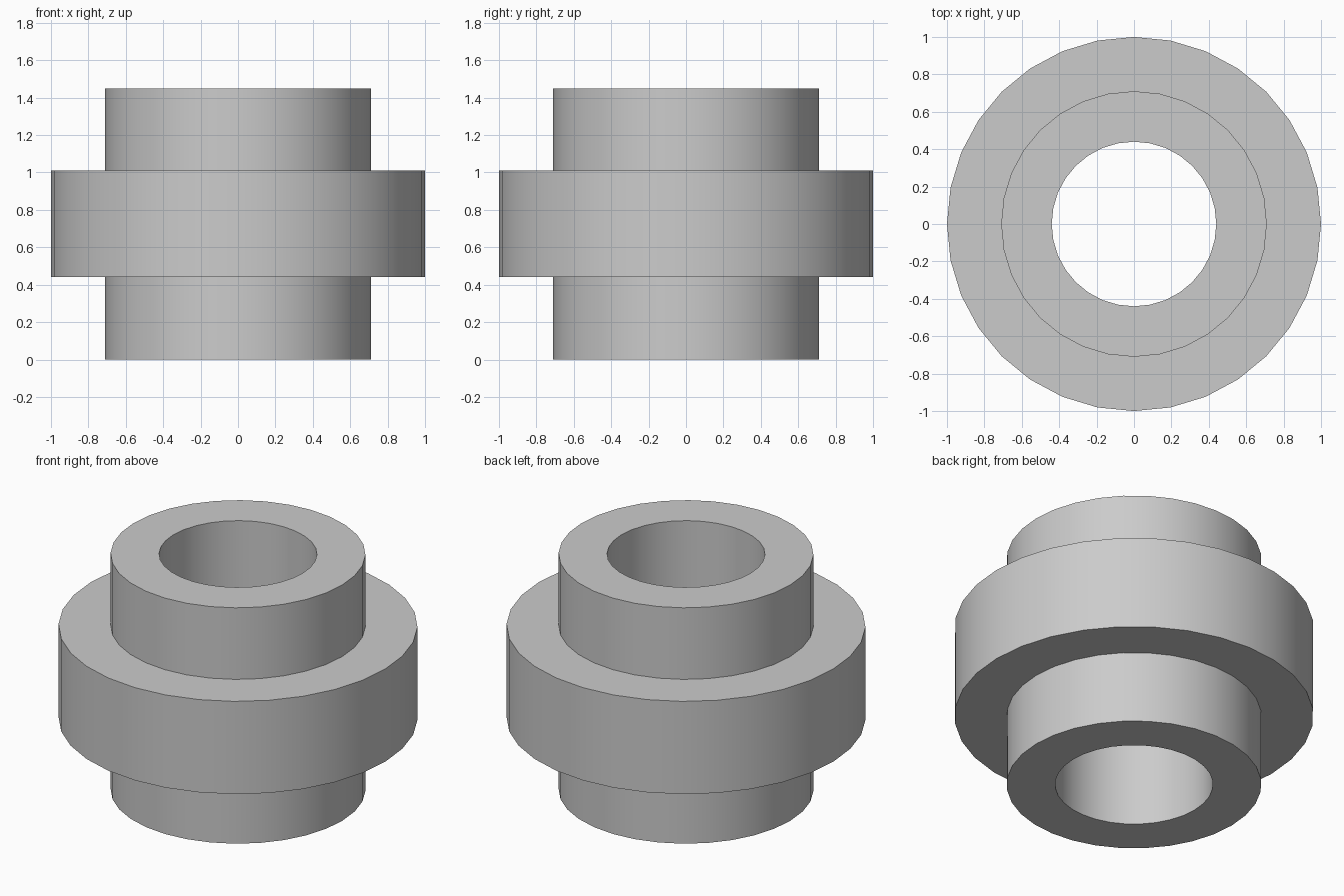
import bpy
import bmesh
import math

if "Cube" in bpy.data.objects:
    bpy.data.objects.remove(bpy.data.objects["Cube"], do_unlink=True)

SIDES = 32

# Plain grey material
grey = bpy.data.materials.new("plain grey")
grey.use_nodes = True
colour = (0.6, 0.6, 0.6, 1)
grey.diffuse_color = colour
grey.node_tree.nodes["Principled BSDF"].inputs["Base Color"].default_value = colour

# Closed cross-section (radius, height): bore, lower sleeve, flange, upper sleeve
profile = [(0.44, 0), (0.71, 0), (0.71, 0.44), (1, 0.44),
           (1, 1.01), (0.71, 1.01), (0.71, 1.45), (0.44, 1.45)]


def lathe(name, outline, material):
    """Revolve a closed outline around the z axis."""
    bm = bmesh.new()
    rings = []
    for i in range(SIDES):
        a = 2 * math.pi * i / SIDES
        rings.append([bm.verts.new((r * math.cos(a), r * math.sin(a), z))
                      for r, z in outline])
    for i, ring in enumerate(rings):
        following = rings[(i + 1) % SIDES]
        for j in range(len(outline)):
            k = (j + 1) % len(outline)
            bm.faces.new((ring[j], following[j], following[k], ring[k]))
    bmesh.ops.recalc_face_normals(bm, faces=bm.faces)
    mesh = bpy.data.meshes.new(name)
    bm.to_mesh(mesh)
    bm.free()
    mesh.materials.append(material)
    obj = bpy.data.objects.new(name, mesh)
    bpy.context.collection.objects.link(obj)
    return obj


# Flanged bushing with a through bore
bushing = lathe("flanged_bushing", profile, grey)
bpy.ops.object.select_all(action="DESELECT")
bushing.select_set(True)
bpy.context.view_layer.objects.active = bushing
bpy.ops.object.shade_smooth_by_angle(angle=math.radians(30))
